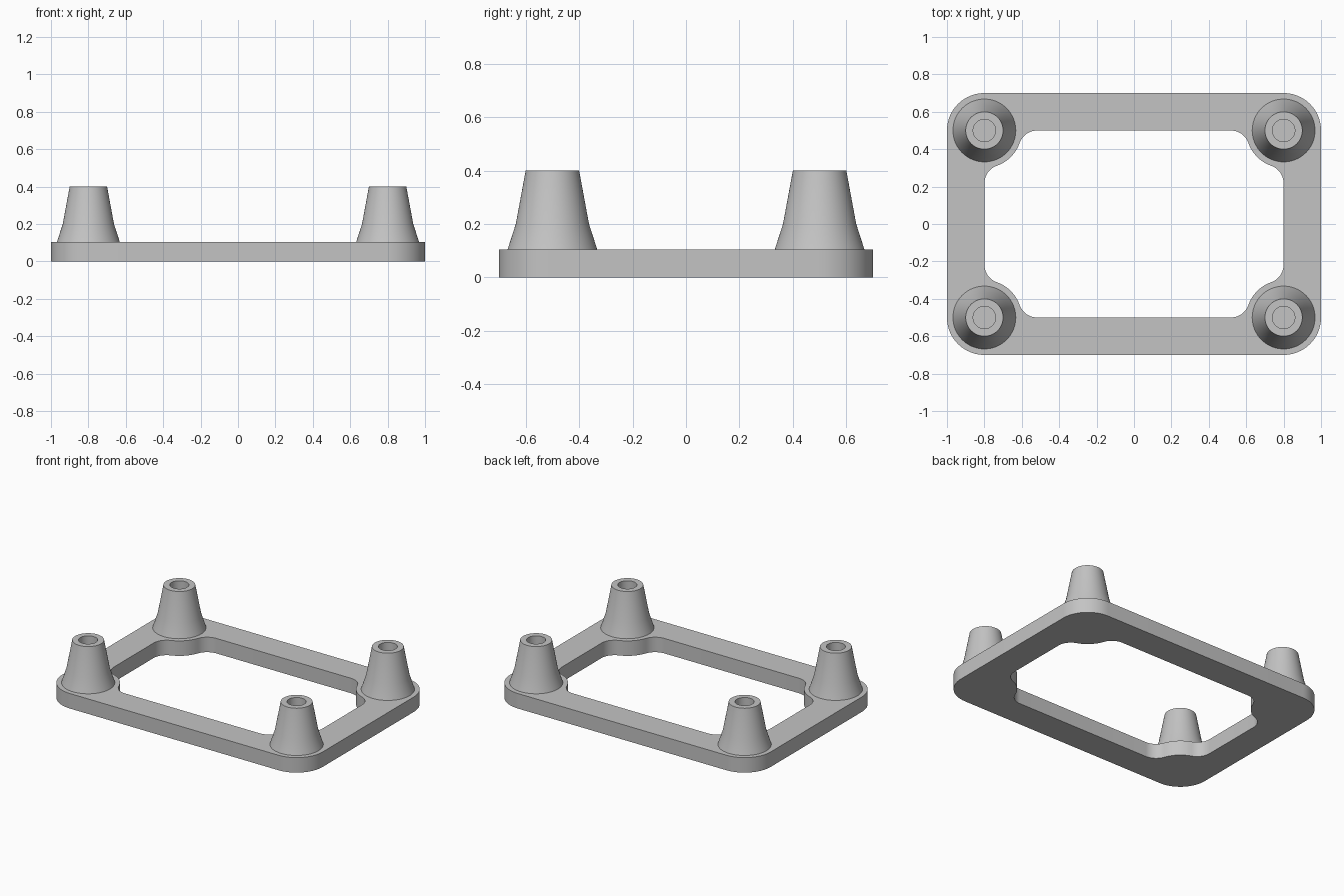
import bpy, bmesh, math

if "Cube" in bpy.data.objects:
    bpy.data.objects.remove(bpy.data.objects["Cube"])

PLATE_H = 0.104
CX, CY = 0.8, 0.5          # post centres
BOSS_R, FILLET_R = 0.2, 0.1
QUADRANTS = [(1, 1), (-1, 1), (-1, -1), (1, -1)]

grey = bpy.data.materials.new("light grey plastic")
grey.diffuse_color = (0.55, 0.55, 0.55, 1)
grey.use_nodes = True
grey.node_tree.nodes["Principled BSDF"].inputs["Base Color"].default_value = grey.diffuse_color


def arc(cx, cy, r, a0, a1, n):
    return [(cx + r * math.cos(a0 + (a1 - a0) * i / n),
             cy + r * math.sin(a0 + (a1 - a0) * i / n)) for i in range(n + 1)]


def four_corners(corner):
    """Mirror one corner's points into a full counter-clockwise outline."""
    loop = []
    for sx, sy in QUADRANTS:
        pts = [(x * sx, y * sy) for x, y in corner]
        loop += pts if sx * sy > 0 else pts[::-1]
    return loop


def finish(name, bm, mesh=None):
    bmesh.ops.recalc_face_normals(bm, faces=bm.faces)
    mesh = bpy.data.meshes.new(name)
    bm.to_mesh(mesh)
    bm.free()
    mesh.materials.append(grey)
    obj = bpy.data.objects.new(name, mesh)
    bpy.context.collection.objects.link(obj)
    bpy.ops.object.select_all(action='DESELECT')
    obj.select_set(True)
    bpy.context.view_layer.objects.active = obj
    bpy.ops.object.shade_smooth_by_angle(angle=math.radians(30))
    return obj


# Frame: rounded rectangle with an opening that swells around each post
outer = four_corners(arc(CX, CY, BOSS_R, 0, math.pi / 2, 16))
off = math.sqrt((BOSS_R + FILLET_R) ** 2 - FILLET_R ** 2)
a = math.atan2(off, FILLET_R)
b = math.pi / 2 - a
inner = four_corners(
    arc(CX - FILLET_R, CY - off, FILLET_R, 0, a, 10)
    + arc(CX, CY, BOSS_R, math.pi + a, math.pi + b, 10)[1:-1]
    + arc(CX - off, CY - FILLET_R, FILLET_R, b, math.pi / 2, 10))

bm = bmesh.new()
edges = []
for loop in (outer, inner):
    vs = [bm.verts.new((x, y, 0)) for x, y in loop]
    edges += [bm.edges.new((vs[i - 1], vs[i])) for i in range(len(vs))]
bmesh.ops.triangle_fill(bm, use_beauty=True, use_dissolve=False,
                        edges=edges, normal=(0, 0, 1))
top = bmesh.ops.extrude_face_region(bm, geom=bm.faces[:])["geom"]
bmesh.ops.translate(bm, vec=(0, 0, PLATE_H),
                    verts=[g for g in top if isinstance(g, bmesh.types.BMVert)])
finish("base_frame", bm)

# Posts: flared tapered standoffs with a blind screw hole
profile = [(0.168, PLATE_H), (0.137, 0.2), (0.1, 0.4), (0.06, 0.4), (0.06, 0.11)]
SEGS = 64
for i, (sx, sy) in enumerate(QUADRANTS):
    bm = bmesh.new()
    rings = [[bm.verts.new((r * math.cos(2 * math.pi * k / SEGS),
                            r * math.sin(2 * math.pi * k / SEGS), z))
              for k in range(SEGS)] for r, z in profile]
    for lo, hi in zip(rings, rings[1:]):
        for k in range(SEGS):
            bm.faces.new((lo[k - 1], lo[k], hi[k], hi[k - 1]))
    bm.faces.new(rings[-1])            # hole floor
    bm.faces.new(rings[0][::-1])       # underside resting on the frame
    post = finish(f"standoff_post_{i + 1}", bm)
    post.location = (sx * CX, sy * CY, 0)
